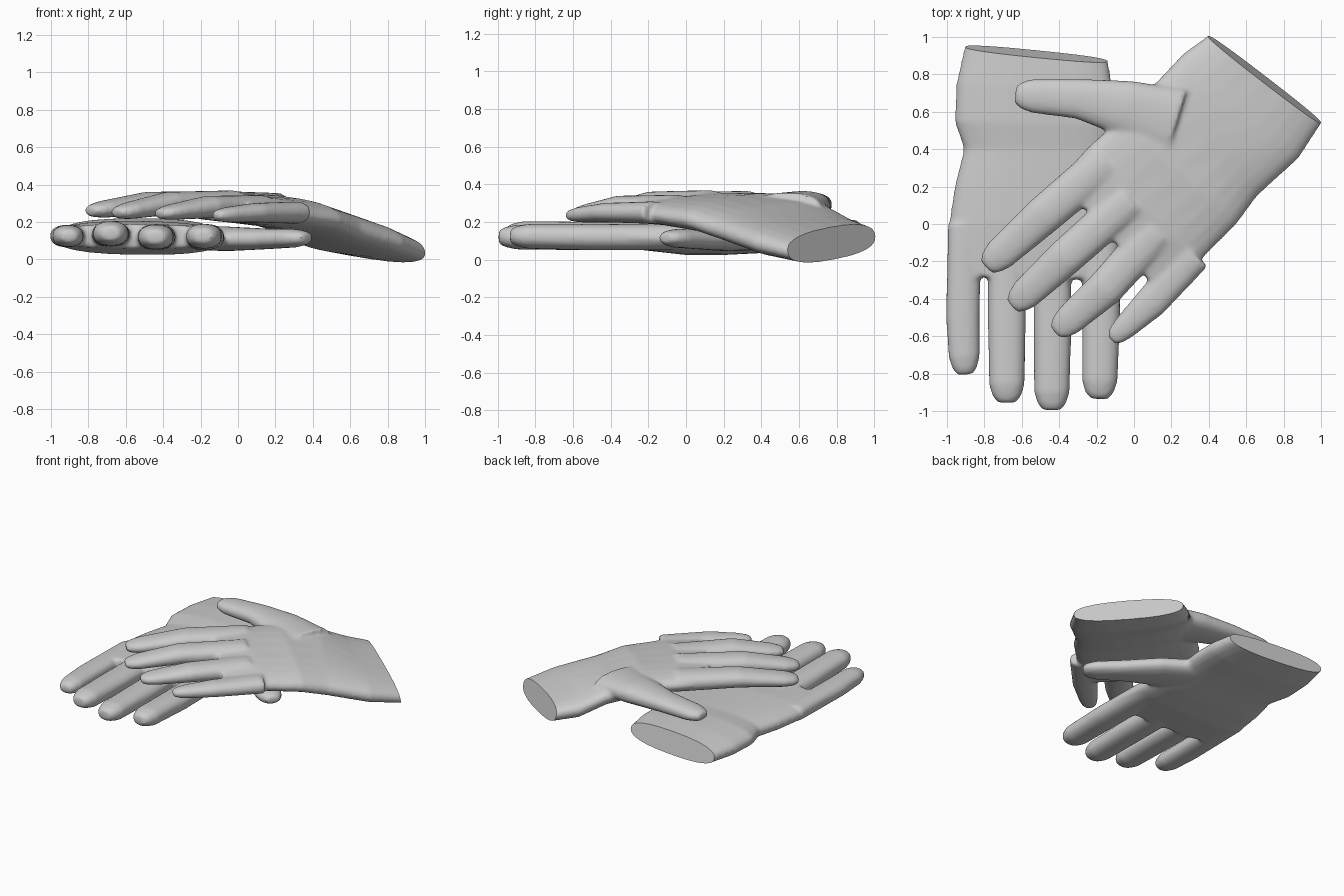
import bpy, bmesh, math
from mathutils import Vector

if "Cube" in bpy.data.objects:
    bpy.data.objects.remove(bpy.data.objects["Cube"])

N = 24


def ring(bm, c, side, up, power):
    """Closed super-ellipse ring around c."""
    vs = []
    for i in range(N):
        a = 2 * math.pi * i / N
        ca, sa = math.cos(a), math.sin(a)
        x = math.copysign(abs(ca) ** (2 / power), ca)
        y = math.copysign(abs(sa) ** (2 / power), sa)
        vs.append(bm.verts.new(c + side * x + up * y))
    return vs


def skin(bm, rings):
    for a, b in zip(rings, rings[1:]):
        for i in range(N):
            j = (i + 1) % N
            bm.faces.new((a[i], a[j], b[j], b[i]))
    bm.faces.new(rings[0])
    bm.faces.new(rings[-1])


def add_palm(bm, sections):
    """Section: left x, y, z, right x, y, z, half thickness."""
    rings = []
    for s in sections:
        l, r, h = Vector(s[0:3]), Vector(s[3:6]), s[6]
        rings.append(ring(bm, (l + r) / 2, (r - l) / 2, Vector((0, 0, h)), 2.5))
    skin(bm, rings)


def add_finger(bm, pts):
    """Point: x, y, z, half width, half thickness; the tip is blunted."""
    cs = [Vector(p[:3]) for p in pts]
    d = (cs[-1] - cs[-2]).normalized()
    w, h = pts[-1][3:]
    prof = [(c, p[3], p[4]) for c, p in zip(cs, pts)]
    prof[-1] = (cs[-1] - d * 0.08, w, h)
    prof.append((cs[-1] - d * 0.02, w * 0.8, h * 0.8))
    prof.append((cs[-1] + d * 0.015, w * 0.5, h * 0.55))
    rings = []
    for i, (c, pw, ph) in enumerate(prof):
        t = prof[min(i + 1, len(prof) - 1)][0] - prof[max(i - 1, 0)][0]
        side = Vector((-t.y, t.x, 0)).normalized()
        up = t.cross(side).normalized()
        rings.append(ring(bm, c, side * pw, up * ph, 2.3))
    skin(bm, rings)


def glove(name, palm, fingers, cut_co, cut_no):
    bm = bmesh.new()
    add_palm(bm, palm)
    for f in fingers:
        add_finger(bm, f)
    bmesh.ops.recalc_face_normals(bm, faces=bm.faces)
    me = bpy.data.meshes.new(name)
    bm.to_mesh(me)
    bm.free()
    ob = bpy.data.objects.new(name, me)
    bpy.context.collection.objects.link(ob)
    # fuse palm and fingers into one soft skin
    rm = ob.modifiers.new("fuse", 'REMESH')
    rm.mode = 'VOXEL'
    rm.voxel_size = 0.013
    sm = ob.modifiers.new("soften", 'SMOOTH')
    sm.factor = 0.5
    sm.iterations = 8
    dg = bpy.context.evaluated_depsgraph_get()
    fused = bpy.data.meshes.new_from_object(ob.evaluated_get(dg))
    ob.modifiers.clear()
    # trim the cuff to a crisp flat end
    bm = bmesh.new()
    bm.from_mesh(fused)
    res = bmesh.ops.bisect_plane(bm, geom=bm.verts[:] + bm.edges[:] + bm.faces[:],
                                 plane_co=cut_co, plane_no=cut_no, clear_outer=True)
    edges = [e for e in res["geom_cut"] if isinstance(e, bmesh.types.BMEdge)]
    bmesh.ops.holes_fill(bm, edges=edges, sides=0)
    bmesh.ops.recalc_face_normals(bm, faces=bm.faces)
    bm.to_mesh(fused)
    bm.free()
    ob.data = fused
    bpy.ops.object.select_all(action='DESELECT')
    ob.select_set(True)
    bpy.context.view_layer.objects.active = ob
    bpy.ops.object.shade_smooth_by_angle(angle=math.radians(40))
    return ob


# lower glove, fingers towards the front
lower_palm = [
    (-.89, 1.02, .13, -.15, .94, .13, .075),
    (-.95, .75, .13, -.11, .70, .13, .09),
    (-.96, .55, .13, -.11, .53, .13, .09),
    (-.91, .40, .12, -.12, .40, .12, .085),
    (-.96, .20, .12, -.08, .20, .11, .09),
    (-.99, .00, .12, -.07, .00, .11, .09),
    (-1.0, -.28, .125, -.07, -.30, .12, .065)]
lower_fingers = [
    [(-.905, 0, .125, .09, .06), (-.915, -.5, .125, .09, .06), (-.905, -.79, .125, .083, .058)],
    [(-.68, 0, .13, .10, .066), (-.68, -.5, .135, .102, .066), (-.68, -.94, .14, .095, .066)],
    [(-.44, 0, .12, .10, .07), (-.435, -.5, .12, .102, .07), (-.44, -.98, .12, .095, .066)],
    [(-.18, 0, .12, .10, .07), (-.175, -.5, .12, .102, .07), (-.185, -.92, .125, .095, .066)],
    [(-.38, .40, .12, .17, .07), (-.04, .22, .11, .15, .065), (.16, .07, .11, .105, .055),
     (.36, -.10, .115, .09, .05)]]
glove("lower_glove", lower_palm, lower_fingers, (-.53, .91, .13), (.10, 1, .25))

# upper glove, laid diagonally over the lower one
upper_palm = [
    (.48, 1.07, .11, 1.05, .61, .02, .075),
    (.26, .91, .16, .88, .35, .09, .095),
    (.13, .77, .24, .66, .15, .16, .095),
    (-.08, .56, .29, .55, .00, .21, .09),
    (-.25, .41, .295, .34, -.21, .24, .08),
    (-.40, .24, .295, .16, -.39, .24, .062)]
upper_fingers = [
    [(-.15, .33, .295, .11, .07), (-.48, .05, .30, .105, .062), (-.78, -.22, .26, .088, .045)],
    [(-.02, .13, .30, .105, .07), (-.37, -.18, .30, .10, .062), (-.64, -.43, .25, .085, .045)],
    [(.12, -.04, .28, .105, .065), (-.16, -.35, .28, .10, .06), (-.41, -.57, .245, .083, .042)],
    [(.32, -.16, .25, .10, .06), (.09, -.42, .25, .088, .052), (-.11, -.61, .235, .066, .042)],
    [(.22, .53, .27, .20, .085), (-.05, .62, .29, .15, .075), (-.30, .67, .295, .107, .06),
     (-.62, .69, .285, .092, .05)]]
glove("upper_glove", upper_palm, upper_fingers, (.705, .77, .075), (.63, .78, .2))
